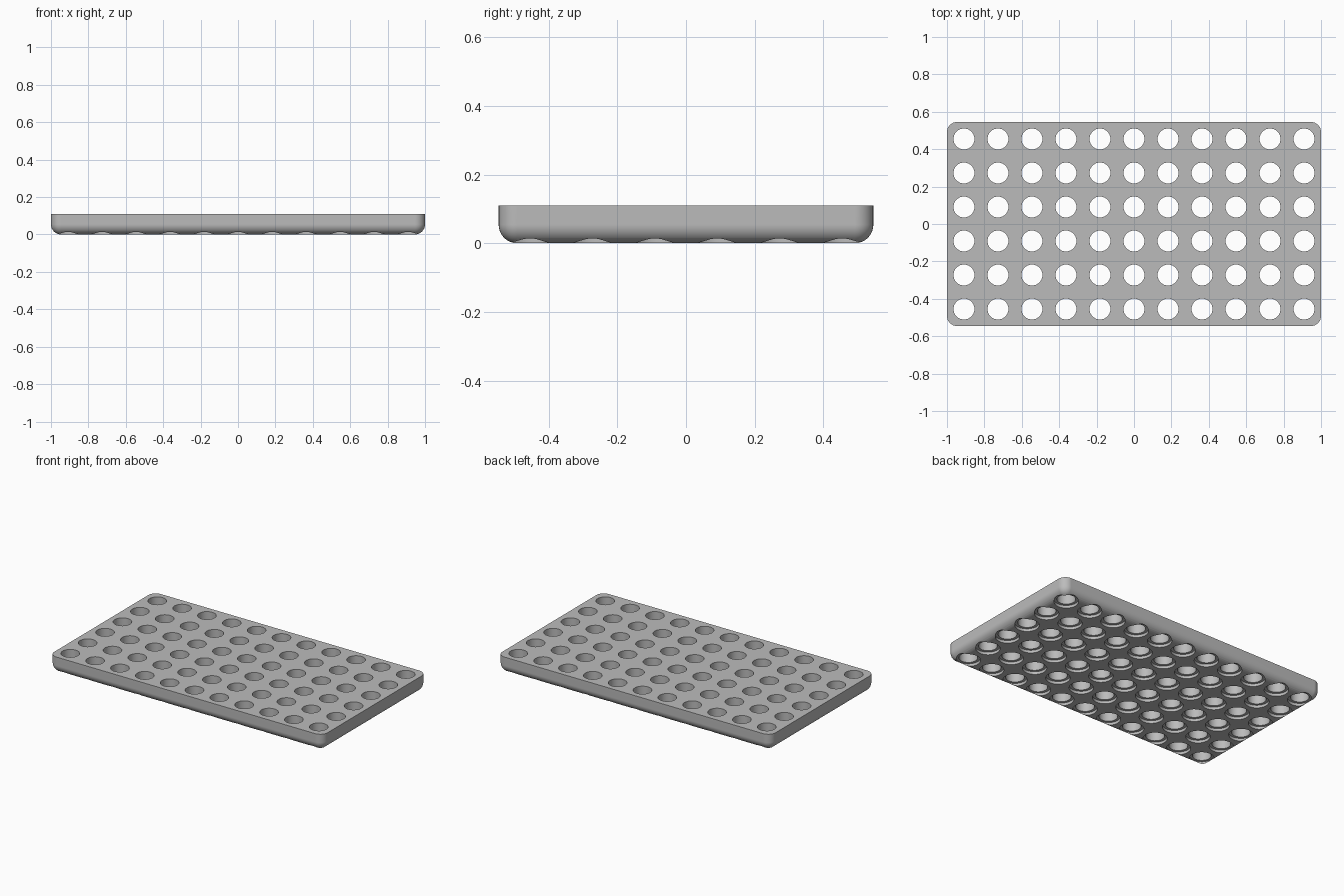
import bpy
import bmesh
from math import cos, sin, pi

if "Cube" in bpy.data.objects:
    bpy.data.objects.remove(bpy.data.objects["Cube"], do_unlink=True)

COLS, ROWS = 11, 6
PITCH = 2 / COLS
HALF_X, HALF_Y = 1.0, ROWS * PITCH / 2
HEIGHT = 0.11
FILLET = 0.054
HOLE_R, BORE_R, BORE_DEPTH = 0.056, 0.073, 0.018
CORNER_STEPS, HOLE_STEPS = 8, 40


def make_object(name, bm):
    bmesh.ops.recalc_face_normals(bm, faces=bm.faces)
    mesh = bpy.data.meshes.new(name)
    bm.to_mesh(mesh)
    bm.free()
    obj = bpy.data.objects.new(name, mesh)
    bpy.context.collection.objects.link(obj)
    return obj


def loft(bm, rings):
    """Skin a stack of equal point rings and cap both ends."""
    loops = [[bm.verts.new(p) for p in ring] for ring in rings]
    for low, high in zip(loops, loops[1:]):
        for i in range(len(low)):
            j = (i + 1) % len(low)
            bm.faces.new((low[i], low[j], high[j], high[i]))
    bm.faces.new(loops[0][::-1])
    bm.faces.new(loops[-1])


def rounded_rectangle(radius, z):
    points = []
    for quarter, (sx, sy) in enumerate(((1, 1), (-1, 1), (-1, -1), (1, -1))):
        for k in range(CORNER_STEPS + 1):
            a = (quarter + k / CORNER_STEPS) * pi / 2
            points.append((sx * (HALF_X - FILLET) + radius * cos(a),
                           sy * (HALF_Y - FILLET) + radius * sin(a), z))
    return points


def circle(cx, cy, radius, z):
    angles = [2 * pi * k / HOLE_STEPS for k in range(HOLE_STEPS)]
    return [(cx + radius * cos(a), cy + radius * sin(a), z) for a in angles]


# Tray body: rounded corners, filleted underside, sharp top edge
bm = bmesh.new()
rings = []
for k in range(CORNER_STEPS + 1):
    a = pi / 2 * k / CORNER_STEPS
    # keep a sliver of radius on the lowest ring so its corners stay distinct
    rings.append(rounded_rectangle(max(FILLET * sin(a), 0.0005), FILLET * (1 - cos(a))))
rings.append(rounded_rectangle(FILLET, HEIGHT))
loft(bm, rings)
tray = make_object("perforated_tray", bm)

# Stepped cutters: through hole with a wider shallow bore underneath
bm = bmesh.new()
for col in range(COLS):
    for row in range(ROWS):
        x = (col - (COLS - 1) / 2) * PITCH
        y = (row - (ROWS - 1) / 2) * PITCH
        profile = ((BORE_R, -0.05), (BORE_R, BORE_DEPTH),
                   (HOLE_R, BORE_DEPTH), (HOLE_R, HEIGHT + 0.05))
        loft(bm, [circle(x, y, r, z) for r, z in profile])
cutter = make_object("hole_cutter", bm)
cutter.hide_render = True

# Single grey finish
grey = bpy.data.materials.new("plain grey")
grey.use_nodes = True
colour = (0.5, 0.5, 0.5, 1)
grey.diffuse_color = colour
grey.node_tree.nodes["Principled BSDF"].inputs["Base Color"].default_value = colour
tray.data.materials.append(grey)
cutter.data.materials.append(grey)

# Cut the holes, then shade smooth with sharp rims
bpy.ops.object.select_all(action="DESELECT")
bpy.context.view_layer.objects.active = tray
tray.select_set(True)
cut = tray.modifiers.new("holes", "BOOLEAN")
cut.operation = "DIFFERENCE"
cut.solver = "EXACT"
cut.object = cutter
bpy.ops.object.modifier_apply(modifier=cut.name)
bpy.data.objects.remove(cutter, do_unlink=True)
bpy.ops.object.shade_smooth_by_angle(angle=pi / 6)
weighted = tray.modifiers.new("flat face normals", "WEIGHTED_NORMAL")
weighted.keep_sharp = True
